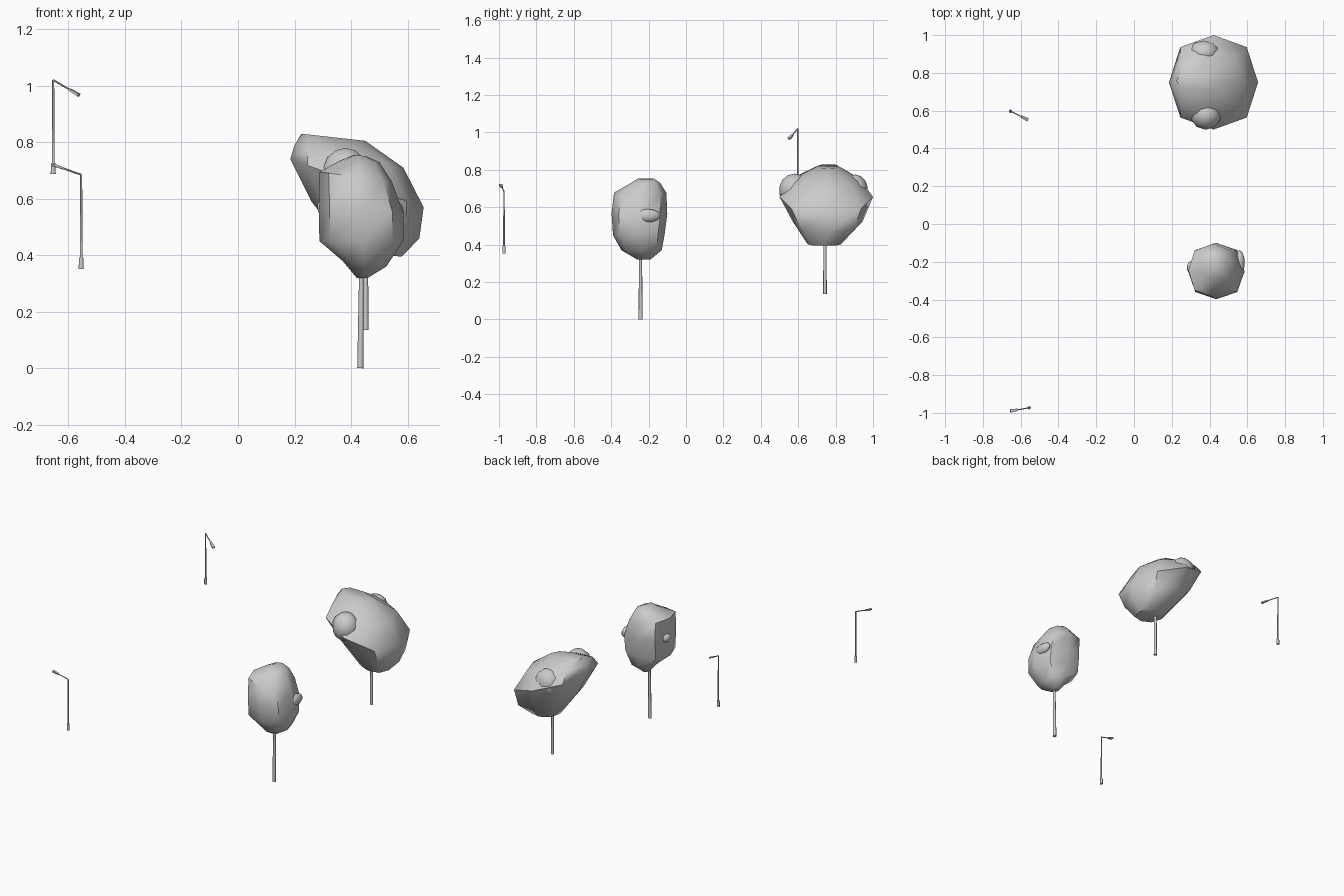
import bpy, bmesh, math
from mathutils import Vector

if "Cube" in bpy.data.objects:
    bpy.data.objects.remove(bpy.data.objects["Cube"])


def finish(bm, name, angle=50):
    bmesh.ops.recalc_face_normals(bm, faces=bm.faces)
    me = bpy.data.meshes.new(name)
    bm.to_mesh(me)
    bm.free()
    ob = bpy.data.objects.new(name, me)
    bpy.context.collection.objects.link(ob)
    bpy.ops.object.select_all(action='DESELECT')
    ob.select_set(True)
    bpy.context.view_layer.objects.active = ob
    bpy.ops.object.shade_smooth_by_angle(angle=math.radians(angle))
    return ob


def rod(name, a, b, r1, r2, sides=8):
    a, b = Vector(a), Vector(b)
    bm = bmesh.new()
    bmesh.ops.create_cone(bm, cap_ends=True, segments=sides, radius1=r1,
                          radius2=r2, depth=(b - a).length)
    bm.transform((b - a).to_track_quat('Z', 'Y').to_matrix().to_4x4())
    bmesh.ops.translate(bm, verts=bm.verts, vec=(a + b) / 2)
    return finish(bm, name)


def crown(name, rings, sides=8):
    """Loft tilted rings: x min, x max, y min, y max, z at x min, z at x max."""
    bm = bmesh.new()
    soft = lambda v: math.copysign(abs(v) ** 0.85, v)
    loops = []
    for x0, x1, y0, y1, z0, z1 in rings:
        loop = []
        for i in range(sides):
            t = 2 * math.pi * i / sides
            u, v = (soft(math.cos(t)) + 1) / 2, (soft(math.sin(t)) + 1) / 2
            loop.append(bm.verts.new((x0 + (x1 - x0) * u, y0 + (y1 - y0) * v,
                                      z0 + (z1 - z0) * u)))
        loops.append(loop)
    for lo, hi in zip(loops, loops[1:]):
        for i in range(sides):
            j = (i + 1) % sides
            bm.faces.new((lo[i], lo[j], hi[j], hi[i]))
    bm.faces.new(loops[0])
    bm.faces.new(loops[-1])
    return finish(bm, name)


def leaf_clump(name, centre, radii):
    bm = bmesh.new()
    bmesh.ops.create_uvsphere(bm, u_segments=10, v_segments=7, radius=1)
    bmesh.ops.scale(bm, verts=bm.verts, vec=radii)
    bmesh.ops.translate(bm, verts=bm.verts, vec=centre)
    return finish(bm, name)


def street_lamp(name, foot, height, tip):
    foot, tip = Vector(foot), Vector(tip)
    top = foot + Vector((0, 0, height))
    rod(name + "_base", foot, foot + Vector((0, 0, 0.04)), 0.009, 0.008)
    rod(name + "_pole", foot, top, 0.005, 0.0035)
    rod(name + "_arm", top, top.lerp(tip, 0.75), 0.0035, 0.003, 6)
    # lamp head, a flat box along the arm
    d = tip - top
    bm = bmesh.new()
    bmesh.ops.create_cube(bm, size=1)
    bmesh.ops.scale(bm, verts=bm.verts, vec=(0.018, 0.010, d.length * 0.38))
    for v in bm.verts:
        if v.co.z < 0:
            v.co.x *= 0.7
            v.co.y *= 0.7
    flat = d.normalized()
    side = flat.cross(Vector((0, 0, 1))).normalized()
    up = side.cross(flat)
    mid = top + d * 0.81
    for v in bm.verts:
        v.co = mid + side * v.co.x + up * v.co.y + flat * v.co.z
    finish(bm, name + "_head", 30)


# front tree
rod("front_tree_trunk", (0.433, -0.243, 0), (0.437, -0.243, 0.36), 0.011, 0.008)
crown("front_tree_crown", [
    (0.42, 0.46, -0.26, -0.19, 0.32, 0.32),
    (0.37, 0.525, -0.345, -0.13, 0.38, 0.36),
    (0.288, 0.585, -0.39, -0.115, 0.45, 0.45),
    (0.286, 0.585, -0.398, -0.10, 0.58, 0.55),
    (0.288, 0.545, -0.385, -0.105, 0.695, 0.66),
    (0.36, 0.50, -0.29, -0.14, 0.735, 0.73),
    (0.41, 0.455, -0.26, -0.17, 0.755, 0.75)])
leaf_clump("front_tree_clump_right", (0.56, -0.205, 0.555), (0.027, 0.068, 0.036))
leaf_clump("front_tree_clump_left", (0.303, -0.23, 0.57), (0.024, 0.035, 0.03))

# back tree
rod("back_tree_trunk", (0.452, 0.743, 0.135), (0.452, 0.743, 0.45), 0.010, 0.008)
crown("back_tree_crown", [
    (0.40, 0.58, 0.65, 0.83, 0.41, 0.395),
    (0.26, 0.642, 0.57, 0.945, 0.59, 0.46),
    (0.185, 0.657, 0.50, 1.0, 0.74, 0.57),
    (0.20, 0.585, 0.57, 0.93, 0.79, 0.71),
    (0.225, 0.45, 0.70, 0.82, 0.83, 0.805)])
leaf_clump("back_tree_clump_near", (0.38, 0.58, 0.69), (0.085, 0.083, 0.09))
leaf_clump("back_tree_clump_far", (0.37, 0.905, 0.69), (0.085, 0.068, 0.085))

# street lamps
street_lamp("back_lamp", (-0.654, 0.597, 0.687), 0.333, (-0.563, 0.552, 0.967))
street_lamp("front_lamp", (-0.555, -0.973, 0.352), 0.333, (-0.655, -0.990, 0.720))
